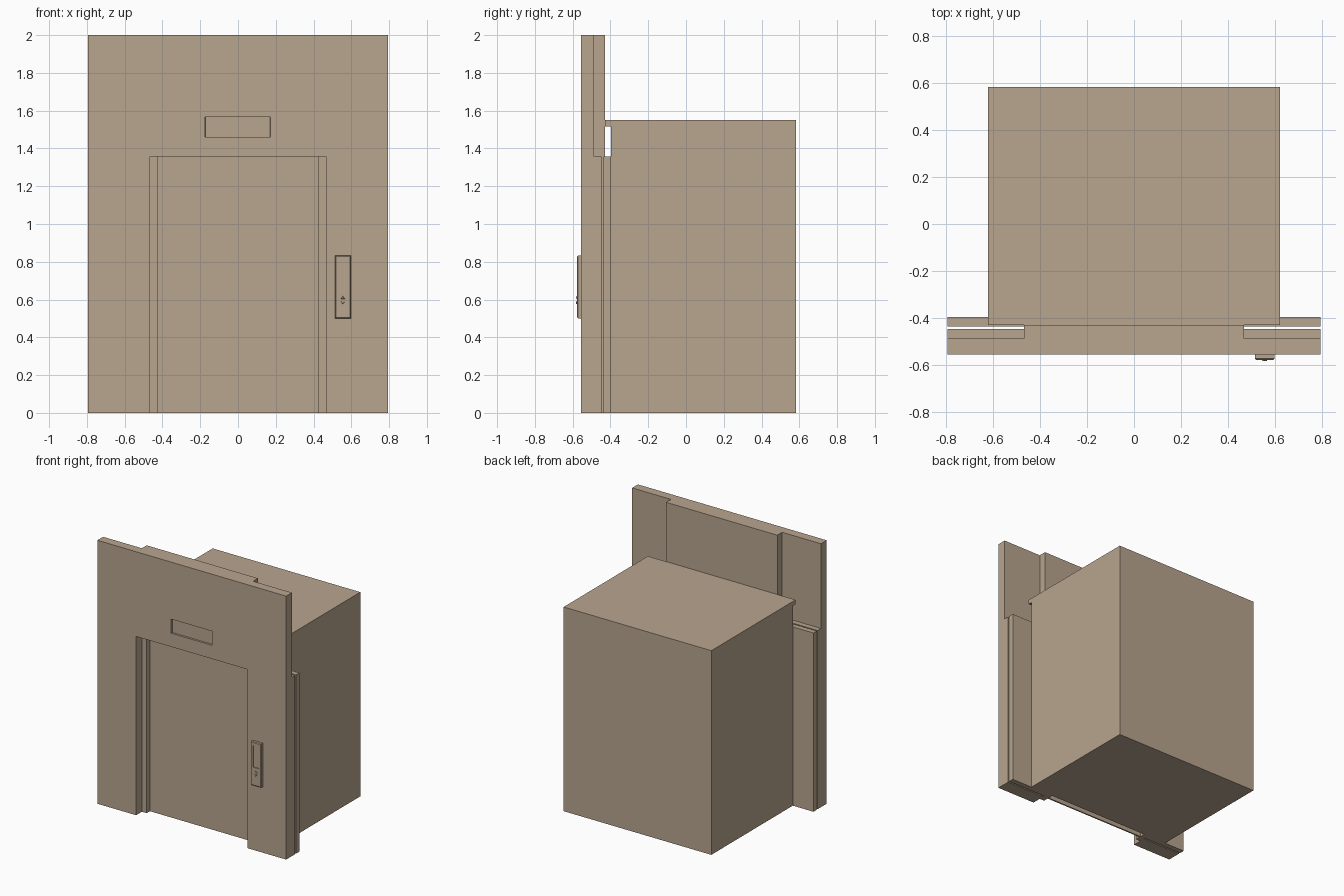
import bpy, bmesh, math
from mathutils import Vector

if "Cube" in bpy.data.objects:
    bpy.data.objects.remove(bpy.data.objects["Cube"])

brown = bpy.data.materials.new("brown")
brown.diffuse_color = (0.48, 0.375, 0.275, 1)
brown.use_nodes = True
brown.node_tree.nodes["Principled BSDF"].inputs["Base Color"].default_value = brown.diffuse_color


def mesh_object(name, bm):
    bmesh.ops.recalc_face_normals(bm, faces=bm.faces)
    me = bpy.data.meshes.new(name)
    bm.to_mesh(me)
    bm.free()
    me.materials.append(brown)
    ob = bpy.data.objects.new(name, me)
    bpy.context.collection.objects.link(ob)
    return ob


def box(name, x, y, z, taper=0):
    # Box from ranges; taper narrows the rear end in x
    bm = bmesh.new()
    bmesh.ops.create_cube(bm, size=1)
    for v in bm.verts:
        rear, s = v.co.y > 0, math.copysign(1, v.co.x)
        v.co = Vector([(r[0] + r[1]) / 2 + c * (r[1] - r[0]) for c, r in zip(v.co, (x, y, z))])
        if rear:
            v.co.x -= s * taper
    return mesh_object(name, bm)


def prism(name, outline, y0, y1, scale=1):
    # Outline in x/z, extruded along y; the far end may be scaled
    bm = bmesh.new()
    face = bm.faces.new([bm.verts.new((x, y0, z)) for x, z in outline])
    mid = face.calc_center_median()
    ext = bmesh.ops.extrude_face_region(bm, geom=[face])
    for v in ext["geom"]:
        if isinstance(v, bmesh.types.BMVert):
            v.co = mid + (v.co - mid) * scale
            v.co.y = y1
    return mesh_object(name, bm)


def cut(target, cutter):
    cutter.hide_render = True
    cutter.hide_viewport = True
    mod = target.modifiers.new("recess", 'BOOLEAN')
    mod.operation = 'DIFFERENCE'
    mod.solver = 'EXACT'
    mod.object = cutter


W, OPEN, JAMB, HEAD = 0.793, 0.467, 0.427, 1.357

# Front wall with door opening and indicator recess
wall = prism("front_wall", [(-W, 0), (-OPEN, 0), (-OPEN, HEAD), (OPEN, HEAD),
                            (OPEN, 0), (W, 0), (W, 2), (-W, 2)], -0.555, -0.486)
cut(wall, box("indicator_cutter", (-0.178, 0.175), (-0.57, -0.54), (1.46, 1.567), 0.006))

# Thick header behind the wall, above the opening
box("header", (-OPEN, OPEN), (-0.486, -0.428), (HEAD, 2))

# Outer and inner jamb slabs on both sides
for side, label in ((-1, "left"), (1, "right")):
    span = sorted((side * JAMB, side * W))
    box("outer_jamb_" + label, span, (-0.486, -0.447), (0, HEAD))
    box("inner_jamb_" + label, span, (-0.436, -0.396), (0, HEAD))

# Thin closed door sliding between the jamb slabs
box("door_panel", (-OPEN, OPEN), (-0.447, -0.436), (0, HEAD))

# Cabin and roof lip
box("cabin", (-0.62, 0.62), (-0.396, 0.582), (0, 1.517))
box("cabin_roof", (-0.62, 0.62), (-0.428, 0.582), (1.517, 1.55))

# Call panel with chamfered front rim and a display slot
panel = box("call_panel", (0.513, 0.597), (-0.577, -0.555), (0.5, 0.832))
bm = bmesh.new()
bm.from_mesh(panel.data)
rim = [e for e in bm.edges if all(v.co.y < -0.57 for v in e.verts)]
bmesh.ops.bevel(bm, geom=rim, offset=0.005, segments=1, affect='EDGES')
bm.to_mesh(panel.data)
bm.free()
cut(panel, box("slot_cutter", (0.53, 0.58), (-0.6, -0.57), (0.64, 0.805)))

# Up and down arrow buttons
for d, label in ((1, "up"), (-1, "down")):
    z = 0.597 + d * 0.013
    prism("button_" + label, [(0.543, z - d * 0.007), (0.567, z - d * 0.007),
                              (0.555, z + d * 0.009)], -0.576, -0.582, 0.7)
